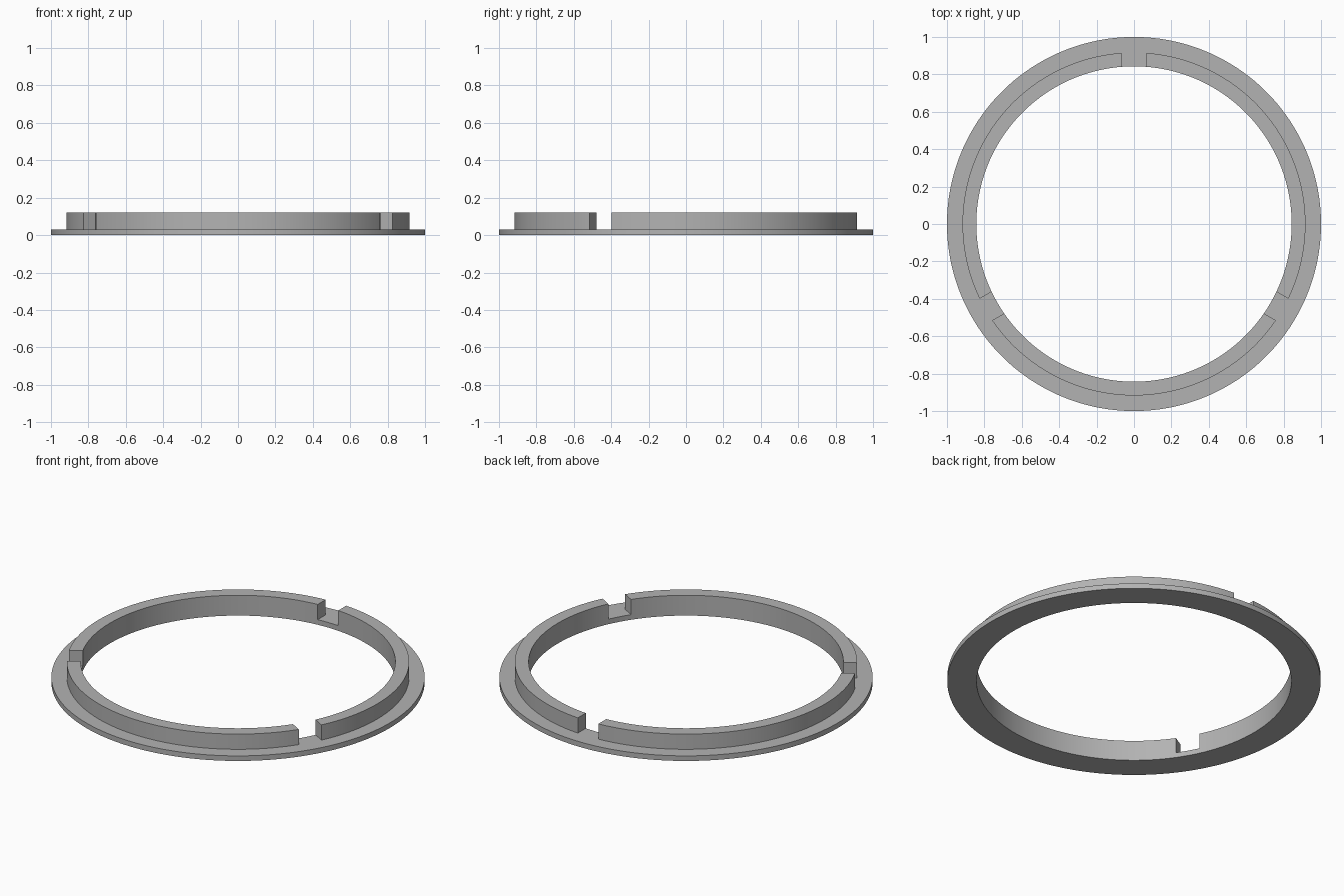
import bpy
import bmesh
from math import asin, cos, sin, pi, radians

cube = bpy.data.objects.get("Cube")
if cube:
    bpy.data.objects.remove(cube, do_unlink=True)

R_IN, R_WALL, R_OUT = 0.843, 0.917, 1.0
Z_FLANGE, Z_TOP = 0.03, 0.12
HALF_GAP = 0.067            # half width of each parallel-sided notch
GAP_STEPS, WALL_STEPS = 4, 56

grey = bpy.data.materials.new("grey")
grey.use_nodes = True
colour = (0.45, 0.45, 0.45, 1)
grey.diffuse_color = colour
grey.node_tree.nodes["Principled BSDF"].inputs["Base Color"].default_value = colour


def station_angles(r):
    """Angles around one radius, with notches at the back and both front sides."""
    half = asin(HALF_GAP / r)
    angles = []
    for k in range(3):
        mid = pi / 2 + k * 2 * pi / 3
        angles += [mid - half + 2 * half * i / GAP_STEPS for i in range(GAP_STEPS)]
        span = 2 * pi / 3 - 2 * half
        angles += [mid + half + span * i / WALL_STEPS for i in range(WALL_STEPS)]
    return angles


bm = bmesh.new()


def ring(r, z):
    return [bm.verts.new((r * cos(a), r * sin(a), z)) for a in station_angles(r)]


# Rings of the flange and of the raised wall
in_low, out_low = ring(R_IN, 0), ring(R_OUT, 0)
in_mid, wall_mid, out_mid = (ring(r, Z_FLANGE) for r in (R_IN, R_WALL, R_OUT))
in_top, wall_top = ring(R_IN, Z_TOP), ring(R_WALL, Z_TOP)


def strip(a, b, i):
    j = (i + 1) % len(a)
    bm.faces.new((a[i], a[j], b[j], b[i]))


period = GAP_STEPS + WALL_STEPS
for i in range(3 * period):
    # Flange all the way round
    for a, b in ((in_low, out_low), (out_low, out_mid),
                 (out_mid, wall_mid), (in_mid, in_low)):
        strip(a, b, i)
    if i % period < GAP_STEPS:
        # Notch floor
        strip(wall_mid, in_mid, i)
    else:
        # Raised wall
        for a, b in ((wall_mid, wall_top), (wall_top, in_top), (in_top, in_mid)):
            strip(a, b, i)
    # Wall ends on both sides of a notch
    if i % period in (0, GAP_STEPS):
        bm.faces.new((in_mid[i], wall_mid[i], wall_top[i], in_top[i]))

# Drop the unused ring points above the notches
bmesh.ops.delete(bm, geom=[v for v in bm.verts if not v.link_faces], context="VERTS")
bmesh.ops.recalc_face_normals(bm, faces=bm.faces[:])

mesh = bpy.data.meshes.new("notched_ring")
bm.to_mesh(mesh)
bm.free()
mesh.materials.append(grey)
obj = bpy.data.objects.new("notched_ring", mesh)
bpy.context.collection.objects.link(obj)

bpy.ops.object.select_all(action="DESELECT")
obj.select_set(True)
bpy.context.view_layer.objects.active = obj
bpy.ops.object.shade_smooth_by_angle(angle=radians(30))
